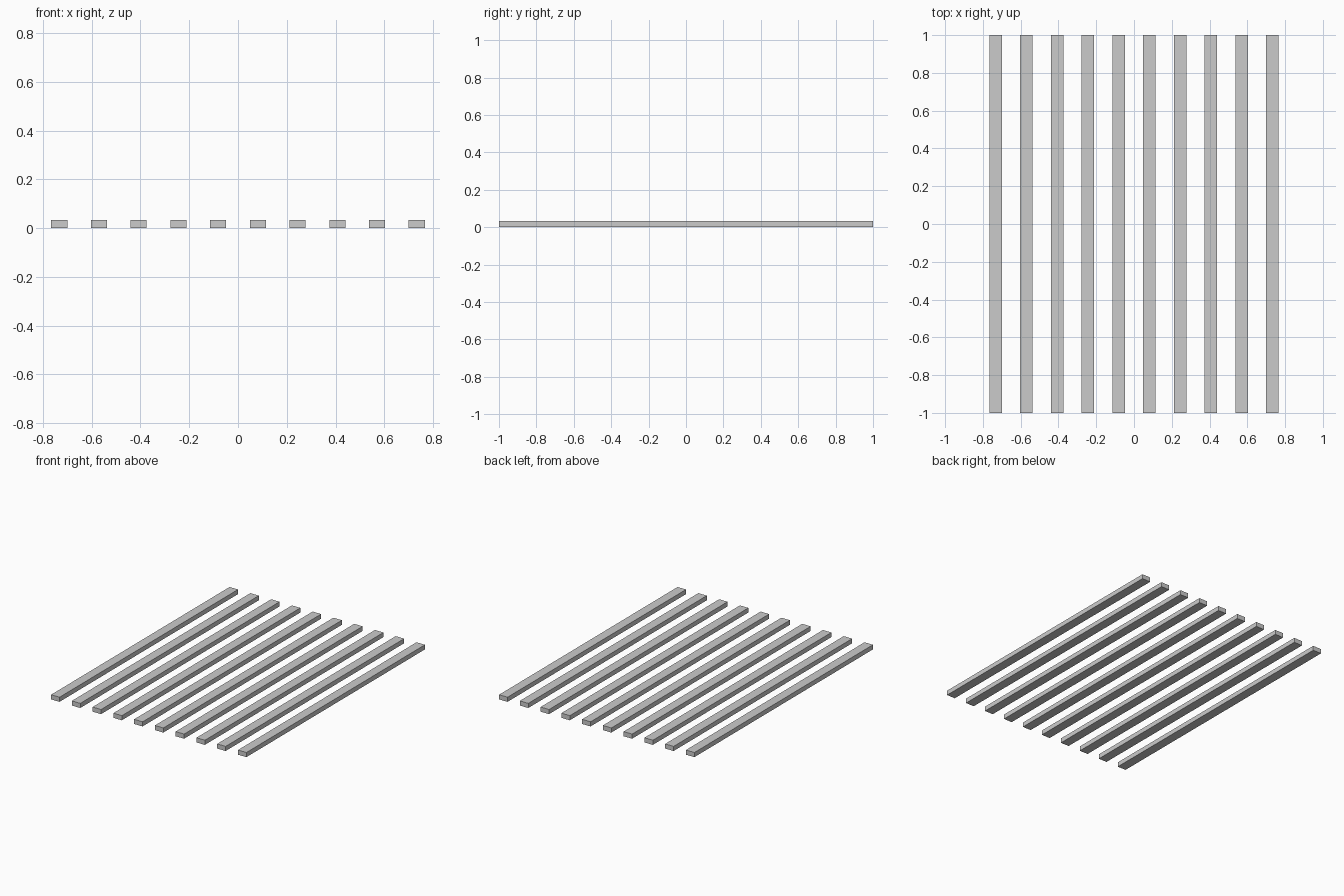
import bpy

if "Cube" in bpy.data.objects:
    bpy.data.objects.remove(bpy.data.objects["Cube"])

COUNT = 10
WIDTH, LENGTH, HEIGHT = 0.066, 2.0, 0.033
SPAN = 1.532                      # outer edge to outer edge
PITCH = (SPAN - WIDTH) / (COUNT - 1)


def add_slat(index):
    x = -SPAN / 2 + WIDTH / 2 + index * PITCH
    bpy.ops.mesh.primitive_cube_add(size=1, location=(x, 0, HEIGHT / 2))
    slat = bpy.context.object
    slat.name = f"slat_{index + 1}"
    slat.scale = (WIDTH, LENGTH, HEIGHT)
    bpy.ops.object.transform_apply(location=False, rotation=False, scale=True)


# Row of evenly spaced parallel slats
for i in range(COUNT):
    add_slat(i)
